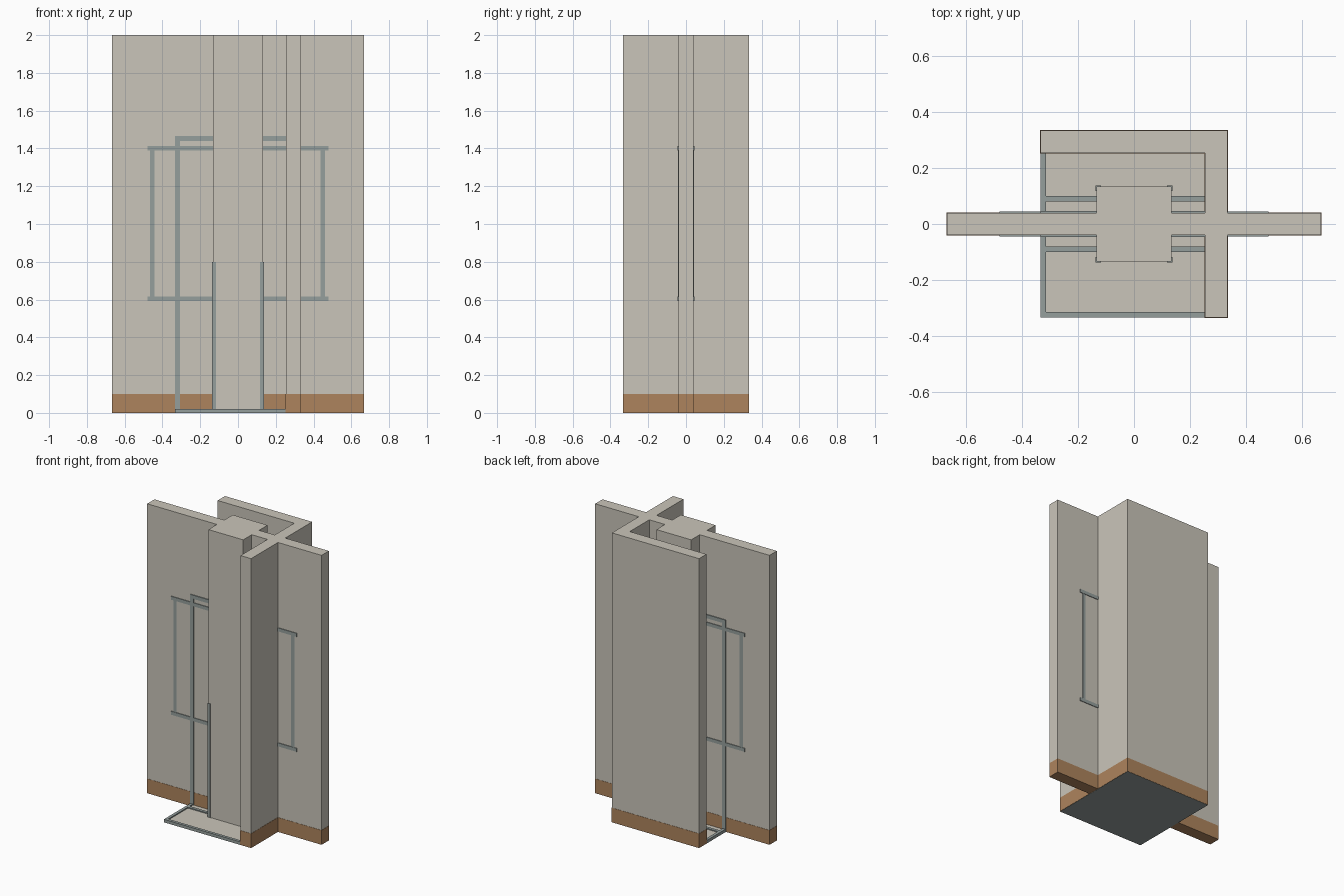
import bpy

if "Cube" in bpy.data.objects:
    bpy.data.objects.remove(bpy.data.objects["Cube"])


def material(name, rgb):
    m = bpy.data.materials.new(name)
    m.diffuse_color = (*rgb, 1)
    m.use_nodes = True
    m.node_tree.nodes["Principled BSDF"].inputs["Base Color"].default_value = m.diffuse_color
    return m


PLASTER = material("warm plaster", (0.59, 0.56, 0.49))
WOOD = material("brown wood", (0.42, 0.23, 0.11))
TRIM = material("grey trim", (0.30, 0.345, 0.335))


def box(name, x, y, z, mat):
    """Box from (min, max) ranges on each axis."""
    (x0, x1), (y0, y1), (z0, z1) = x, y, z
    v = [(a, b, c) for c in (z0, z1) for a, b in ((x0, y0), (x1, y0), (x1, y1), (x0, y1))]
    f = [(3, 2, 1, 0), (4, 5, 6, 7), (0, 1, 5, 4), (1, 2, 6, 5), (2, 3, 7, 6), (3, 0, 4, 7)]
    me = bpy.data.meshes.new(name)
    me.from_pydata(v, [], f)
    me.materials.append(mat)
    ob = bpy.data.objects.new(name, me)
    bpy.context.collection.objects.link(ob)
    return ob


R, W, T, SKIRT = 1 / 3, 0.253, 0.04, 0.10

# Walls, each with a wooden skirting at its foot
E = 0.0015
for name, x, y in (
    ("long_wall", (-2 * R, 2 * R), (-T, T)),
    ("back_wall", (-R, R), (W, R)),
    ("side_wall_front", (W, R), (-R, -T)),
    ("side_wall_back", (W, R), (T, W)),
):
    box(name, x, y, (SKIRT, 2), PLASTER)
    box(name + "_skirting", (x[0] - E, x[1] + E), (y[0] - E, y[1] + E), (0, SKIRT), WOOD)

# Central column
C = 0.133
box("column", (-C, C), (-C, C), (0, 2), PLASTER)

# Floor slab with light surface and raised edging
box("floor_slab", (-R, R), (-R, R), (-0.001, 0.008), TRIM)
box("floor_surface", (-R + 0.01, W), (-R + 0.01, W), (0.008, 0.013), PLASTER)
box("floor_edge_left", (-R, -R + 0.02), (-R, W), (0.008, 0.02), TRIM)
box("floor_edge_front", (-R, W), (-R, -R + 0.02), (0.008, 0.02), TRIM)


def span(s, a, b):
    """Range a..b on the side given by the sign s."""
    return tuple(sorted((s * a, s * b)))


for s, side in ((-1, "front"), (1, "back")):
    # Floor strips beside the long wall
    box(f"floor_strip_{side}", (-R + 0.02, W), span(s, 0.08, 0.10), (0.008, 0.02), TRIM)

    # Window trim on the long wall
    thin, proud = span(s, T, T + 0.003), span(s, T, T + 0.0045)
    for z in (0.605, 1.40):
        box(f"window_rail_{side}", (-0.48, 0.48), proud, (z - 0.012, z + 0.012), TRIM)
    for x in (-0.453, 0.449):
        box(f"window_stile_{side}", (x - 0.012, x + 0.012), thin, (0.605, 1.40), TRIM)

    # Door trim on the long wall
    door = span(s, T, T + 0.006)
    box(f"door_post_{side}", (-R, -R + 0.025), door, (0.01, 1.465), TRIM)
    box(f"door_head_{side}", (-R + 0.025, W), door, (1.44, 1.465), TRIM)

    # Corner guards on the column
    for t in (-1, 1):
        box(f"corner_guard_face_{side}", span(t, C - 0.016, C + 0.004), span(s, C, C + 0.004), (0.01, 0.8), TRIM)
        box(f"corner_guard_flank_{side}", span(t, C, C + 0.004), span(s, C - 0.016, C), (0.01, 0.8), TRIM)
